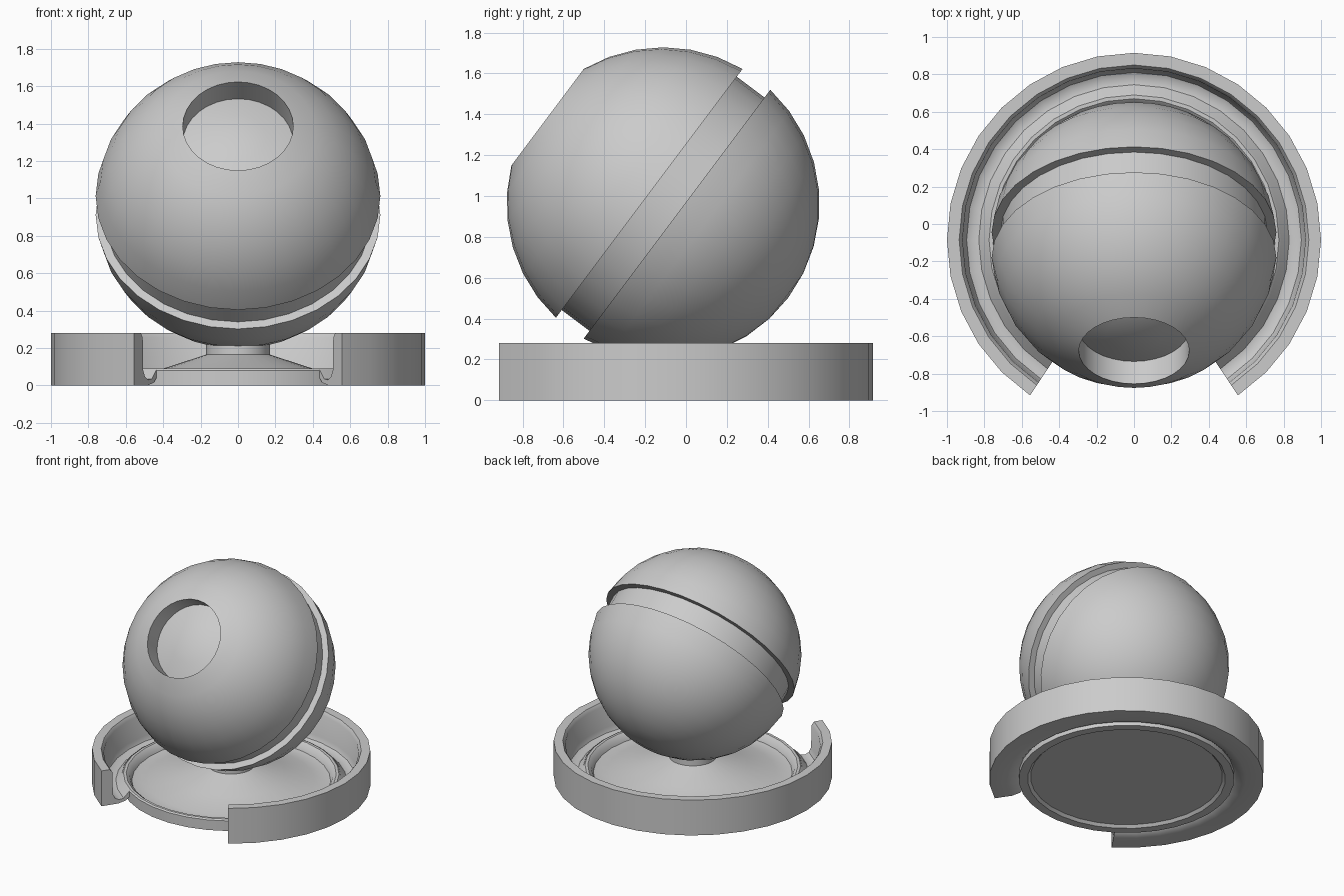
import bpy, bmesh
from math import sin, cos, radians

if "Cube" in bpy.data.objects:
    bpy.data.objects.remove(bpy.data.objects["Cube"])


def revolve(name, profile, a0=-90, sweep=360, steps=32, closed=False, smooth=35):
    """Spin an (r, z) profile about z; partial sweeps get end caps."""
    bm = bmesh.new()
    full = sweep == 360
    rows = []
    for i in range(steps if full else steps + 1):
        a = radians(a0 + sweep * i / steps)
        rows.append([bm.verts.new((r * cos(a), r * sin(a), z)) for r, z in profile])
    n = len(profile)
    for i in range(steps):
        p, q = rows[i], rows[(i + 1) % len(rows)]
        for j in range(n if closed else n - 1):
            k = (j + 1) % n
            bm.faces.new((p[j], q[j], q[k], p[k]))
    if not full:
        bm.faces.new(rows[0])
        bm.faces.new(rows[-1])
    bmesh.ops.remove_doubles(bm, verts=bm.verts, dist=1e-5)
    bmesh.ops.recalc_face_normals(bm, faces=bm.faces)
    me = bpy.data.meshes.new(name)
    bm.to_mesh(me)
    bm.free()
    ob = bpy.data.objects.new(name, me)
    bpy.context.collection.objects.link(ob)
    bpy.ops.object.select_all(action='DESELECT')
    ob.select_set(True)
    bpy.context.view_layer.objects.active = ob
    bpy.ops.object.shade_smooth_by_angle(angle=radians(smooth))
    return ob


R = 0.766


def arc(t0, t1, n, drop=0.0):
    """Points on the ball's meridian between two polar angles."""
    ts = [radians(t0 + (t1 - t0) * i / n) for i in range(n + 1)]
    return [(R * sin(t), R * cos(t) - drop) for t in ts]


# ball: recessed round cap at the pole and a belt groove at the equator
belt, half = 0.714, 0.085
profile = arc(0, 22.7, 2, drop=0.15)
profile += arc(22.7, 83.63, 6)
profile += [(belt, half), (belt, -half)]
profile += arc(96.37, 180, 8)
ball = revolve("ball", profile)
ball.rotation_euler = (radians(53.13), 0, 0)
ball.location = (0, -0.112, 0.962)

# raised rim: C-shaped wall with a low inner shelf, open at the front
CY = -0.085
rim = revolve("base_rim", [
    (1.0, 0), (1.0, 0.28), (0.935, 0.28), (0.917, 0.255), (0.912, 0.08),
    (0.895, 0.045), (0.865, 0.03), (0.83, 0.035), (0.785, 0.085),
    (0.785, 0.04), (0.81, 0.015), (0.87, 0.0)],
    a0=-90 + 33.75, sweep=292.5, steps=26, closed=True)
rim.location.y = CY

# dish: lipped plate rising as a shallow cone to a short neck under the ball
dish = revolve("base_dish", [
    (0, 0.02), (0.70, 0.02), (0.72, 0.0), (0.785, 0.0), (0.785, 0.08),
    (0.775, 0.09), (0.755, 0.09), (0.73, 0.07), (0.715, 0.035), (0.69, 0.03),
    (0.60, 0.035), (0.40, 0.09), (0.17, 0.165), (0.17, 0.23), (0, 0.23)])
dish.location.y = CY
